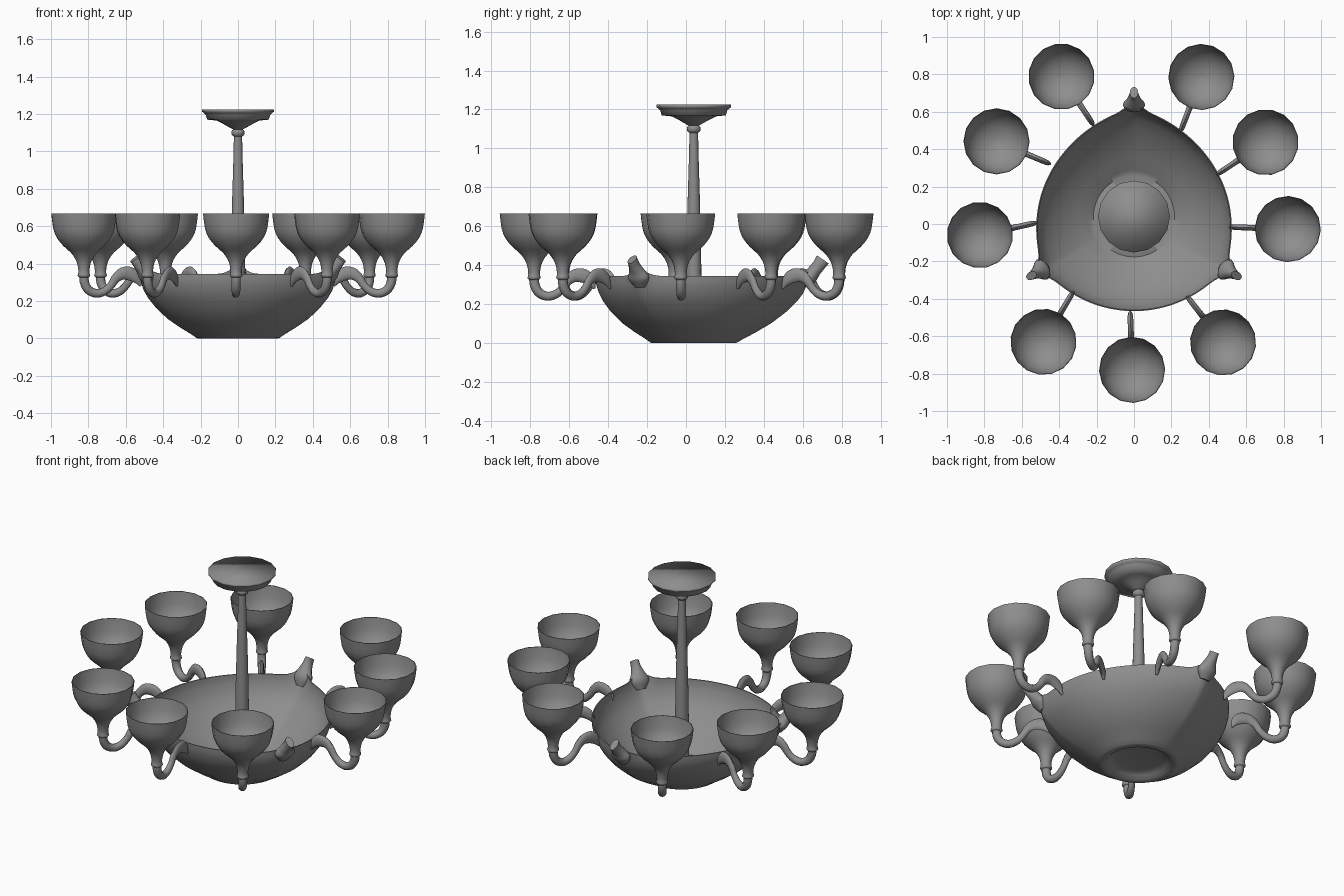
import bpy, bmesh
from math import sin, cos, pi, atan2, exp, radians
from mathutils import Vector

if "Cube" in bpy.data.objects:
    bpy.data.objects.remove(bpy.data.objects["Cube"])

CY = 0.04  # y of the central bowl and column

# Dark grey metal
metal = bpy.data.materials.new("dark_metal")
metal.diffuse_color = (0.27, 0.27, 0.27, 1)
metal.use_nodes = True
metal.node_tree.nodes["Principled BSDF"].inputs["Base Color"].default_value = metal.diffuse_color


def loft(name, rings):
    """Skin a list of equal-length point rings into a closed mesh."""
    bm = bmesh.new()
    vs = [[bm.verts.new(p) for p in ring] for ring in rings]
    n = len(vs[0])
    for a, b in zip(vs, vs[1:]):
        for i in range(n):
            j = (i + 1) % n
            bm.faces.new((a[i], a[j], b[j], b[i]))
    bm.faces.new(vs[0])
    bm.faces.new(vs[-1])
    bmesh.ops.recalc_face_normals(bm, faces=bm.faces)
    me = bpy.data.meshes.new(name)
    bm.to_mesh(me)
    bm.free()
    me.materials.append(metal)
    return me


def place(name, mesh, loc=(0, 0, 0), rot=0, angle=50):
    ob = bpy.data.objects.new(name, mesh)
    bpy.context.collection.objects.link(ob)
    ob.location = loc
    ob.rotation_euler.z = rot
    bpy.ops.object.select_all(action='DESELECT')
    ob.select_set(True)
    bpy.context.view_layer.objects.active = ob
    bpy.ops.object.shade_smooth_by_angle(angle=radians(angle))
    return ob


def lathe(name, profile, n=16):
    return loft(name, [[(r * cos(2 * pi * i / n), r * sin(2 * pi * i / n), z)
                        for i in range(n)] for r, z in profile])


def smooth_path(pts, k=4):
    """Catmull-Rom subdivision of a list of tuples."""
    v = [Vector(p) for p in pts]
    v = [2 * v[0] - v[1]] + v + [2 * v[-1] - v[-2]]
    out = []
    for a, b, c, d in zip(v, v[1:], v[2:], v[3:]):
        for s in range(k):
            t = s / k
            out.append(0.5 * (2 * b + (c - a) * t + (2 * a - 5 * b + 4 * c - d) * t * t
                              + (3 * b - a - 3 * c + d) * t ** 3))
    return out + [v[-2]]


def sweep(name, pts, n=10):
    """Tube in the xz plane; pts are (x, z, in-plane radius, sideways radius)."""
    path = smooth_path(pts)
    rings = []
    for i, p in enumerate(path):
        t = path[min(i + 1, len(path) - 1)] - path[max(i - 1, 0)]
        t = Vector((t[0], t[1])).normalized()
        c = [(cos(2 * pi * k / n), sin(2 * pi * k / n)) for k in range(n)]
        rings.append([(p[0] - t.y * p[2] * u, p[3] * w, p[1] + t.x * p[2] * u) for u, w in c])
    return loft(name, rings)


# Bowl: round foot opening to a three-cornered rim
def bowl_ring(r, z, n=180):
    ring = []
    v = min(max(z / 0.345, 0), 1)
    s = max(0, (v - 0.72) / 0.28) ** 1.7
    for i in range(n):
        a = 2 * pi * i / n
        d = abs((a - pi / 2 + pi / 3) % (2 * pi / 3) - pi / 3)
        amp = 0.055 + 0.02 * max(0, sin(a))
        ridge = amp * (1 - d / (pi / 3)) ** 2 * min(1, v * 1.4) * min(1, r / 0.25)
        w = exp(-(d / 0.1) ** 2)
        rr = r + ridge + 0.03 * w * s
        ring.append((rr * cos(a), rr * sin(a), z + 0.035 * w * s))
    return ring


outer = [(0.222, 0.003), (0.245, 0.02), (0.305, 0.058), (0.37, 0.105), (0.425, 0.16),
         (0.465, 0.215), (0.486, 0.255), (0.498, 0.29), (0.504, 0.315), (0.506, 0.345)]
inner = [(r - 0.006, z + (0.012 if z < 0.2 else 0.004 if z < 0.3 else 0)) for r, z in outer]
foot = [(0.01, 0.032), (0.13, 0.032), (0.165, 0.02), (0.185, 0.0), (0.212, 0.0)]
floor = [(0.13, 0.038), (0.01, 0.038)]
profile = foot + outer + inner[::-1] + floor
place("bowl", loft("bowl", [bowl_ring(r, z) for r, z in profile]), (0, CY, 0))

# Three blunt horns rising from the bowl corners (the back one reaches further)
horn_mesh = sweep("horn", [
    (0.545, 0.29, 0.02, 0.03), (0.565, 0.335, 0.036, 0.06), (0.588, 0.37, 0.034, 0.042),
    (0.612, 0.4, 0.033, 0.028), (0.633, 0.43, 0.037, 0.022)], 12)
for i, (deg, push) in enumerate([(90, 0.03), (210, 0), (330, 0)], 1):
    a = radians(deg)
    place(f"horn_{i}", horn_mesh, (push * cos(a), CY + push * sin(a), 0), a)

# Central column with neck ring
place("column", lathe("column", [
    (0.045, 0.036), (0.042, 0.06), (0.04, 0.3), (0.036, 0.55), (0.031, 0.75), (0.025, 0.95),
    (0.022, 1.08), (0.033, 1.088), (0.036, 1.1), (0.033, 1.112), (0.022, 1.12), (0.022, 1.15)]),
    (0, CY, 0))

# Ceiling canopy: moulded disc with a flat top
place("canopy", lathe("canopy", [
    (0.02, 1.115), (0.035, 1.122), (0.075, 1.145), (0.115, 1.165), (0.165, 1.17),
    (0.172, 1.195), (0.182, 1.205), (0.192, 1.212), (0.192, 1.225)]),
    (0, CY, 0), angle=120)

# Cup shade: flower-like cup narrowing to a stem with collar, round inside
cup_out = smooth_path([(0.024, 0.325), (0.034, 0.335), (0.03, 0.352), (0.033, 0.385),
                       (0.044, 0.42), (0.07, 0.458), (0.112, 0.495), (0.148, 0.54),
                       (0.167, 0.59), (0.177, 0.667)], 2)
cup_in = [(0.174, 0.667), (0.164, 0.592), (0.145, 0.545), (0.112, 0.507), (0.075, 0.483),
          (0.035, 0.47), (0.004, 0.466)]
cup_mesh = lathe("cup", [tuple(p) for p in cup_out] + cup_in)

# Arm: S-curve ending in a flattened, pointed leaf against the bowl
arm_mesh = sweep("arm", [
    (0, 0.345, 0.026, 0.026), (0.003, 0.30, 0.025, 0.025), (0.025, 0.26, 0.024, 0.024),
    (0.068, 0.241, 0.023, 0.022), (0.112, 0.252, 0.022, 0.02), (0.148, 0.283, 0.021, 0.018),
    (0.175, 0.322, 0.025, 0.017), (0.212, 0.347, 0.033, 0.016), (0.255, 0.345, 0.036, 0.016),
    (0.29, 0.318, 0.026, 0.014), (0.31, 0.28, 0.005, 0.006)])

# Nine lights: cup centre and point where the arm meets the bowl
lights = [(-0.388, 0.788, -0.227, 0.545), (0.36, 0.786, 0.254, 0.508),
          (-0.735, 0.442, -0.46, 0.326), (0.703, 0.437, 0.446, 0.267),
          (-0.824, -0.059, -0.53, 0.005), (0.822, -0.027, 0.516, -0.016),
          (-0.484, -0.63, -0.33, -0.37), (0.476, -0.633, 0.286, -0.39),
          (-0.01, -0.78, -0.02, -0.476)]
for i, (x, y, bx, by) in enumerate(lights, 1):
    rot = atan2(by - y, bx - x)
    place(f"cup_{i}", cup_mesh, (x, y, 0), rot)
    place(f"arm_{i}", arm_mesh, (x, y, 0), rot)
